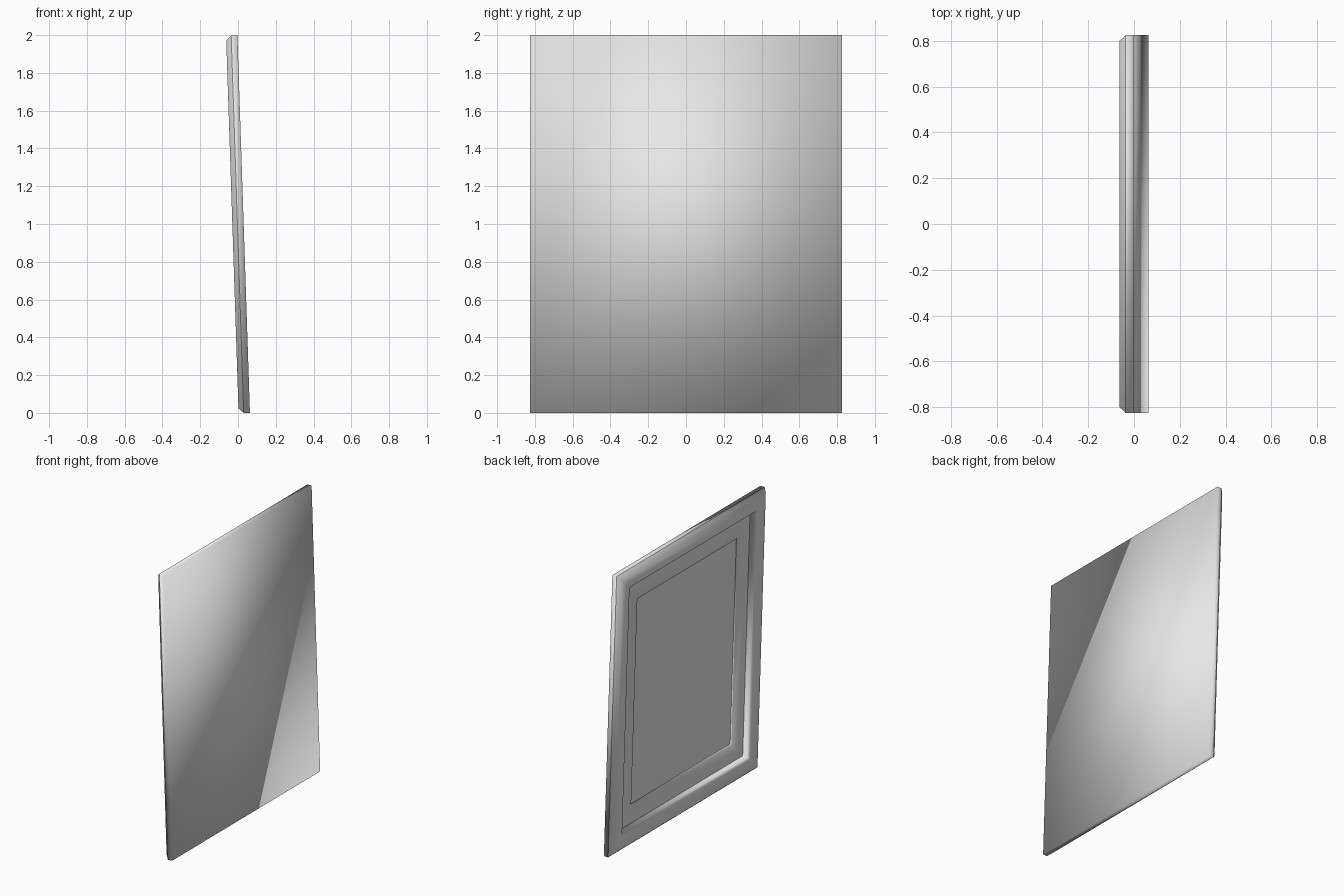
import bpy
import bmesh
import math
from mathutils import Matrix

cube = bpy.data.objects.get("Cube")
if cube:
    bpy.data.objects.remove(cube, do_unlink=True)

WIDTH, HEIGHT = 1.65, 2.0
LEAN = Matrix.Translation((0.03, 0, 1.0)) @ Matrix.Rotation(math.radians(-1.9), 4, 'Y')

grey = bpy.data.materials.new("light_grey")
grey.use_nodes = True
grey.diffuse_color = (0.8, 0.8, 0.8, 1)
grey.node_tree.nodes["Principled BSDF"].inputs["Base Color"].default_value = (0.8, 0.8, 0.8, 1)


def stepped_panel(name, profile, cap_first=False, cap_last=False, crease=None):
    """Join nested rectangles, each given as (inset, depth in front of the back)."""
    bm = bmesh.new()
    rings = []
    for inset, depth in profile:
        y, z = WIDTH / 2 - inset, HEIGHT / 2 - inset
        rings.append([bm.verts.new((-depth, sy * y, sz * z))
                      for sy, sz in ((-1, -1), (1, -1), (1, 1), (-1, 1))])
    for a, b in zip(rings, rings[1:]):
        for i in range(4):
            j = (i + 1) % 4
            bm.faces.new((a[i], b[i], b[j], a[j]))
    if cap_first:
        bm.faces.new(rings[0])
    if cap_last:
        bm.faces.new(rings[-1][::-1])

    # Soft moulding, crisp steps
    for face in bm.faces:
        face.smooth = True
    for edge in bm.edges:
        on_crease = crease is not None and all(v in rings[crease] for v in edge.verts)
        edge.smooth = not (on_crease or edge.calc_face_angle(0) > math.radians(65))

    bm.transform(LEAN)
    mesh = bpy.data.meshes.new(name)
    bm.to_mesh(mesh)
    bm.free()
    mesh.materials.append(grey)
    obj = bpy.data.objects.new(name, mesh)
    bpy.context.collection.objects.link(obj)
    return obj


# Flat back, side walls, bevelled front and coved inner lip
stepped_panel("frame", [(0, 0), (0, 0.033), (0.025, 0.06), (0.105, 0.06),
                        (0.117, 0.056), (0.124, 0.046), (0.128, 0.034), (0.135, 0.018)],
              cap_first=True, crease=1)

# Recessed border with a small step down to the picture
stepped_panel("mat_border", [(0.135, 0.018), (0.265, 0.018), (0.267, 0.008)])

# Picture sheet
stepped_panel("picture_sheet", [(0.267, 0.008), (0.3, 0.008)], cap_last=True)
